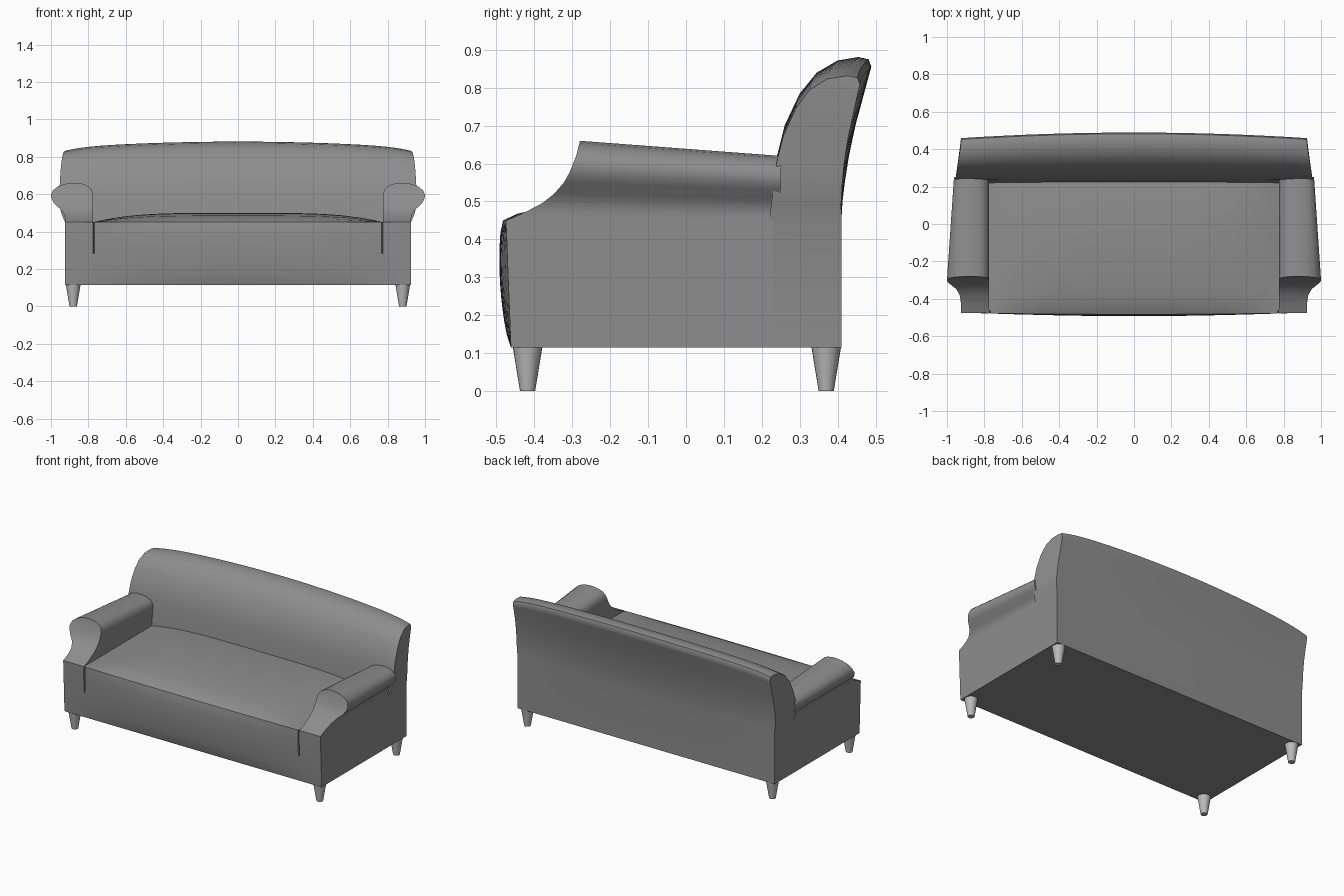
import bpy
import bmesh
import math

default_cube = bpy.data.objects.get("Cube")
if default_cube:
    bpy.data.objects.remove(default_cube, do_unlink=True)


def make_material(name, grey):
    colour = (grey, grey, grey, 1)
    material = bpy.data.materials.new(name)
    material.use_nodes = True
    material.diffuse_color = colour
    shader = material.node_tree.nodes["Principled BSDF"]
    shader.inputs["Base Color"].default_value = colour
    shader.inputs["Roughness"].default_value = 0.8
    return material


fabric = make_material("grey fabric", 0.27)
leg_finish = make_material("pale leg finish", 0.5)


def clamp(value):
    return max(0.0, min(1.0, value))


def finish(bm, name, material, angle=40):
    bmesh.ops.recalc_face_normals(bm, faces=bm.faces)
    mesh = bpy.data.meshes.new(name)
    bm.to_mesh(mesh)
    bm.free()
    obj = bpy.data.objects.new(name, mesh)
    bpy.context.collection.objects.link(obj)
    mesh.materials.append(material)
    bpy.ops.object.select_all(action="DESELECT")
    obj.select_set(True)
    bpy.context.view_layer.objects.active = obj
    bpy.ops.object.shade_smooth_by_angle(angle=math.radians(angle))
    return obj


def loft(name, sections, strip_caps):
    """Skin closed loops; strip caps join each loop's two halves level by level."""
    bm = bmesh.new()
    loops = [[bm.verts.new(point) for point in section] for section in sections]
    count = len(loops[0])
    for first, second in zip(loops, loops[1:]):
        for i in range(count):
            j = (i + 1) % count
            bm.faces.new((first[i], first[j], second[j], second[i]))
    for loop in (loops[0], loops[-1]):
        if strip_caps:
            for i in range(count // 2 - 1):
                bm.faces.new((loop[i], loop[i + 1], loop[-2 - i], loop[-1 - i]))
        else:
            bm.faces.new(loop)
    return finish(bm, name, fabric)


# Body: bowed front, crowned seat and a fine seam beside each arm
BOTTOM, DECK, HALF, SEAT = 0.115, 0.45, 0.925, 0.775
CROWN = [(-0.445, 0.35), (-0.37, 0.7), (-0.2, 0.95), (0, 1), (0.15, 0.9), (0.23, 0.75)]


def body_section(x):
    crown = 0.05 * (1 - min(1, abs(x) / SEAT) ** 4)
    bow = 1 - (x / HALF) ** 2
    in_seam = abs(abs(x) - SEAT + 0.004) < 0.001
    points = [(x, 0.23, BOTTOM)]
    for i in range(11):
        f = i / 10
        z = BOTTOM + (DECK - BOTTOM) * f
        y = -0.462 - 0.013 * f - bow * (0.008 * f + 0.018 * math.sin(math.pi * f) ** 0.6)
        if in_seam and z > 0.3:
            y += 0.02
        points.append((x, y, z))
    points += [(x, y, DECK + crown * lift) for y, lift in CROWN]
    return points


seam_columns = [SEAT - 0.008, SEAT - 0.004, SEAT]
half_columns = [SEAT * i / 12 for i in range(1, 12)] + seam_columns + [0.85, HALF]
columns = [-x for x in reversed(half_columns)] + [0] + half_columns
loft("seat_body", [body_section(x) for x in columns], False)


# Backrest: rolled profile given as front y, front z, back y, back z
BACK = [
    (0.22, BOTTOM, 0.41, BOTTOM), (0.22, DECK, 0.41, DECK),
    (0.225, 0.5, 0.413, 0.5), (0.232, 0.55, 0.419, 0.55),
    (0.24, 0.62, 0.43, 0.62), (0.26, 0.7, 0.447, 0.7),
    (0.30, 0.785, 0.466, 0.77), (0.345, 0.84, 0.482, 0.83),
    (0.40, 0.872, 0.489, 0.855), (0.455, 0.881, 0.482, 0.875),
]


def back_point(t, y, z):
    height = clamp((z - DECK) / 0.4)
    flare = 0.03 * clamp((0.46 - y) / 0.22) * clamp((z - DECK) / 0.08)
    if z > DECK:
        z = DECK + (z - DECK) * (1 - 0.075 * t ** 2 - 0.04 * t ** 10)
    y -= 0.03 * t * t * height * clamp((y - 0.22) / 0.2)
    return t * (HALF + flare), y, z


def back_section(t):
    front = [back_point(t, row[0], row[1]) for row in BACK]
    rear = [back_point(t, row[2], row[3]) for row in reversed(BACK)]
    return front + rear


steps = [math.sin(math.pi / 2 * i / 14) for i in range(-14, 15)]
loft("backrest", [back_section(t) for t in steps], True)


# Arms: rolled section given as height, outer x, inner x, front y
ARM = [
    (0.45, 0.925, 0.775, -0.475), (0.46, 0.925, 0.775, -0.45),
    (0.475, 0.926, 0.775, -0.418), (0.495, 0.932, 0.775, -0.38),
    (0.52, 0.95, 0.775, -0.348), (0.55, 0.983, 0.775, -0.322),
    (0.575, 0.997, 0.775, -0.308), (0.595, 1.0, 0.776, -0.3),
    (0.62, 0.99, 0.781, -0.29), (0.64, 0.965, 0.796, -0.285),
    (0.654, 0.93, 0.825, -0.281), (0.66, 0.895, 0.86, -0.28),
]


def arm_section(side, at_back):
    def place(x, y, z):
        if at_back:
            y = 0.25
            z = DECK + (z - DECK) * 0.81
            x = HALF + (x - HALF) * 0.5 if x > HALF else x
        return side * x, y, z
    outer = [place(out, y, z) for z, out, inner, y in ARM]
    inner = [place(inn, y, z) for z, out, inn, y in reversed(ARM)]
    return outer + inner


for side, label in ((1, "left"), (-1, "right")):
    loft(label + "_arm", [arm_section(side, False), arm_section(side, True)], True)

# Legs: tapered round pegs
for side, label in ((1, "left"), (-1, "right")):
    for y, end in ((-0.418, "front"), (0.37, "back")):
        bm = bmesh.new()
        bmesh.ops.create_cone(bm, cap_ends=True, segments=20, radius1=0.02,
                              radius2=0.039, depth=BOTTOM)
        bmesh.ops.translate(bm, verts=bm.verts, vec=(side * 0.881, y, BOTTOM / 2))
        finish(bm, end + "_" + label + "_leg", leg_finish)
